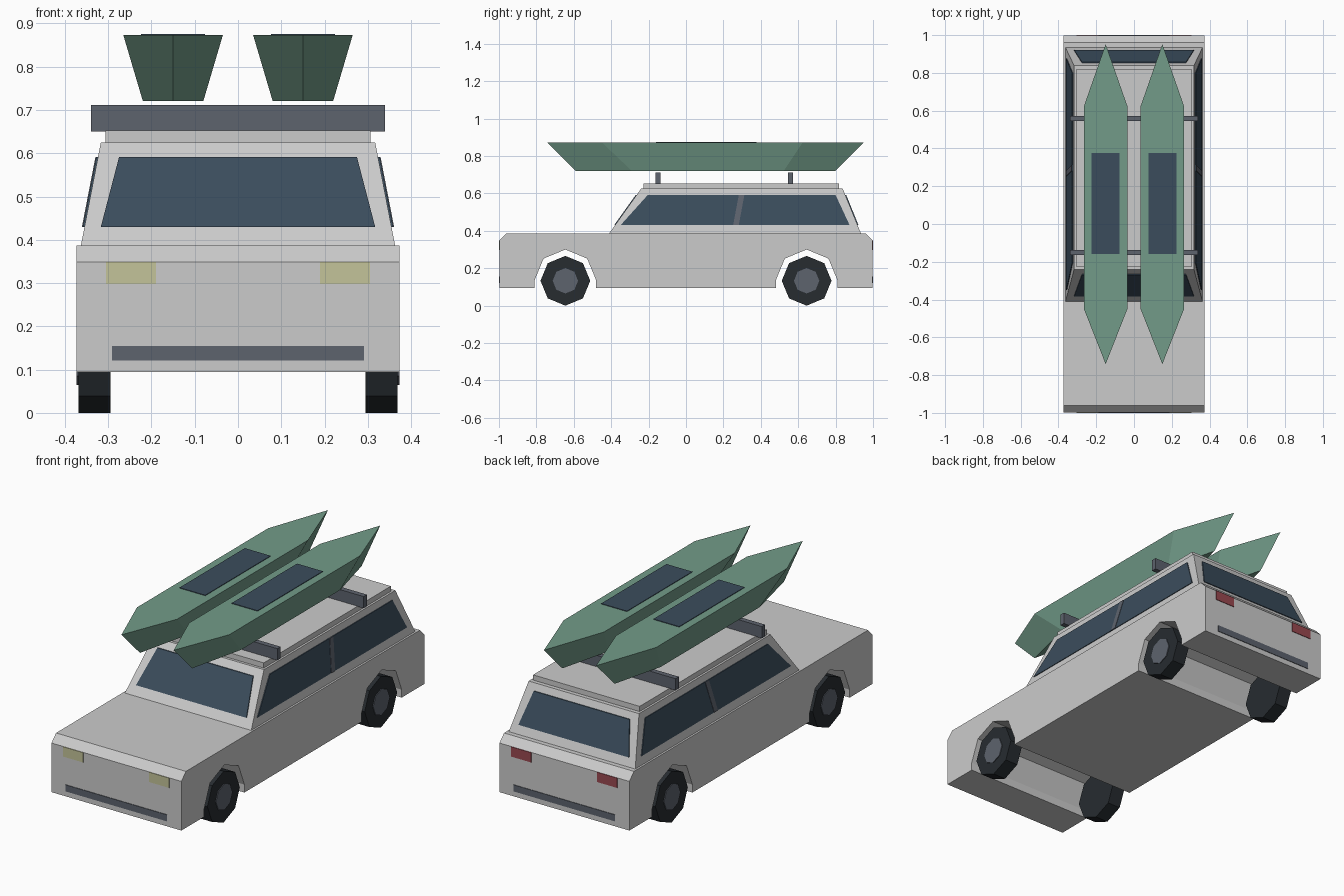
import bpy, bmesh, math

if "Cube" in bpy.data.objects:
    bpy.data.objects.remove(bpy.data.objects["Cube"])


def material(name, r, g, b):
    m = bpy.data.materials.new(name)
    m.diffuse_color = (r, g, b, 1)
    m.use_nodes = True
    m.node_tree.nodes["Principled BSDF"].inputs["Base Color"].default_value = m.diffuse_color
    return m


glass = material("glass", 0.043, 0.073, 0.107)
dark = material("dark_trim", 0.11, 0.125, 0.155)
rubber = material("rubber", 0.02, 0.025, 0.03)
green = material("kayak_green", 0.17, 0.33, 0.25)
lamp = material("lamp_yellow", 0.55, 0.55, 0.32)
red = material("lamp_red", 0.32, 0.064, 0.08)


def loft(name, ring_a, ring_b, mat=None):
    """Closed solid between two matching rings of points."""
    bm = bmesh.new()
    a = [bm.verts.new(p) for p in ring_a]
    b = [bm.verts.new(p) for p in ring_b]
    bm.faces.new(a[::-1])
    bm.faces.new(b)
    n = len(a)
    for i in range(n):
        j = (i + 1) % n
        bm.faces.new((a[i], a[j], b[j], b[i]))
    bmesh.ops.recalc_face_normals(bm, faces=bm.faces[:])
    me = bpy.data.meshes.new(name)
    bm.to_mesh(me)
    bm.free()
    ob = bpy.data.objects.new(name, me)
    bpy.context.collection.objects.link(ob)
    if mat:
        me.materials.append(mat)
    return ob


def rect(hx, y0, y1, z, cx=0):
    return [(cx - hx, y0, z), (cx + hx, y0, z), (cx + hx, y1, z), (cx - hx, y1, z)]


def box(name, cx, hx, y0, y1, z0, z1, mat=None):
    return loft(name, rect(hx, y0, y1, z0, cx), rect(hx, y0, y1, z1, cx), mat)


def panel(name, pts, axis, d, mat):
    """Thin plate straddling a surface, thickened along one axis."""
    def shift(k):
        return [tuple(c + (k if i == axis else 0) for i, c in enumerate(p)) for p in pts]
    return loft(name, shift(-d), shift(d), mat)


def extrude_x(name, profile, x0, x1, mat=None):
    return loft(name, [(x0, y, z) for y, z in profile], [(x1, y, z) for y, z in profile], mat)


def octagon(cy, cz, r, count=8, start=0):
    return [(cy + r * math.cos(start + i * math.pi / 4),
             cz + r * math.sin(start + i * math.pi / 4)) for i in range(count)]


AXLE_Y, AXLE_Z = 0.645, 0.133

# Lower body: side profile with chamfered ends and faceted wheel arches
profile = [(0.997, 0.094), (0.997, 0.349), (0.96, 0.387),
           (-0.96, 0.387), (-0.997, 0.349), (-0.997, 0.094)]
for cy in (-AXLE_Y, AXLE_Y):
    arch = octagon(cy, AXLE_Z + 0.002, 0.165, 5)[::-1]
    profile += [(cy - 0.165, 0.094)] + arch + [(cy + 0.165, 0.094)]
extrude_x("body", profile, -0.373, 0.373)

# Cabin and roof
Z0, Z1 = 0.387, 0.625
loft("cabin", rect(0.363, -0.41, 0.935, Z0), rect(0.317, -0.24, 0.838, Z1))
box("roof_panel", 0, 0.306, -0.226, 0.817, Z1, 0.652)


def on_cabin(bottom, top, z):
    return bottom + (top - bottom) * (z - Z0) / (Z1 - Z0)


# Windscreen and rear window
LO, HI = 0.43, 0.591
for name, yb, yt in (("windscreen", -0.41, -0.24), ("rear_window", 0.935, 0.838)):
    yl, yh = on_cabin(yb, yt, LO), on_cabin(yb, yt, HI)
    panel(name, [(-0.317, yl, LO), (0.317, yl, LO), (0.275, yh, HI), (-0.275, yh, HI)],
          1, 0.005, glass)

# Side windows with slanted pillars
for s, side in ((-1, "left"), (1, "right")):
    xl, xh = (s * on_cabin(0.363, 0.317, z) for z in (LO, HI))
    for name, y, d, mat in (("window", (-0.35, 0.875, 0.80, -0.205), 0.004, glass),
                            ("pillar", (0.252, 0.282, 0.312, 0.282), 0.006, dark)):
        panel(f"{side}_{name}", [(xl, y[0], LO), (xl, y[1], LO), (xh, y[2], HI), (xh, y[3], HI)],
              0, d, mat)

# Bumper strips and lights at both ends
for s, end, mat in ((-1, "front", lamp), (1, "rear", red)):
    y0, y1 = sorted((s * 0.985, s * 1.0))
    box(f"{end}_bumper_strip", 0, 0.291, y0, y1, 0.121, 0.155, dark)
    for k, side in ((-1, "left"), (1, "right")):
        box(f"{end}_{side}_light", k * 0.247, 0.058, y0, y1, 0.298, 0.349, mat)

# Wheels with hubs
for s, side in ((-1, "left"), (1, "right")):
    for cy, end in ((-AXLE_Y, "front"), (AXLE_Y, "rear")):
        extrude_x(f"{end}_{side}_wheel", octagon(cy, AXLE_Z, AXLE_Z), s * 0.295, s * 0.369, rubber)
        extrude_x(f"{end}_{side}_hub", octagon(cy, AXLE_Z, 0.068), s * 0.36, s * 0.373, dark)

# Roof rack bars
for y, end in ((-0.15, "front"), (0.558, "rear")):
    box(f"{end}_rack_bar", 0, 0.34, y - 0.0135, y + 0.0135, 0.65, 0.711, dark)


def hull_ring(cx, w, tip0, sh0, sh1, tip1, z):
    return [(cx, tip0, z), (cx + w, sh0, z), (cx + w, sh1, z),
            (cx, tip1, z), (cx - w, sh1, z), (cx - w, sh0, z)]


# Two kayaks with cockpit covers
for s, side in ((-1, "left"), (1, "right")):
    cx = s * 0.15
    loft(f"{side}_kayak", hull_ring(cx, 0.07, -0.59, -0.29, 0.523, 0.80, 0.721),
         hull_ring(cx, 0.115, -0.742, -0.45, 0.624, 0.952, 0.873), green)
    box(f"{side}_cockpit", cx, 0.074, -0.16, 0.376, 0.865, 0.876, glass)
